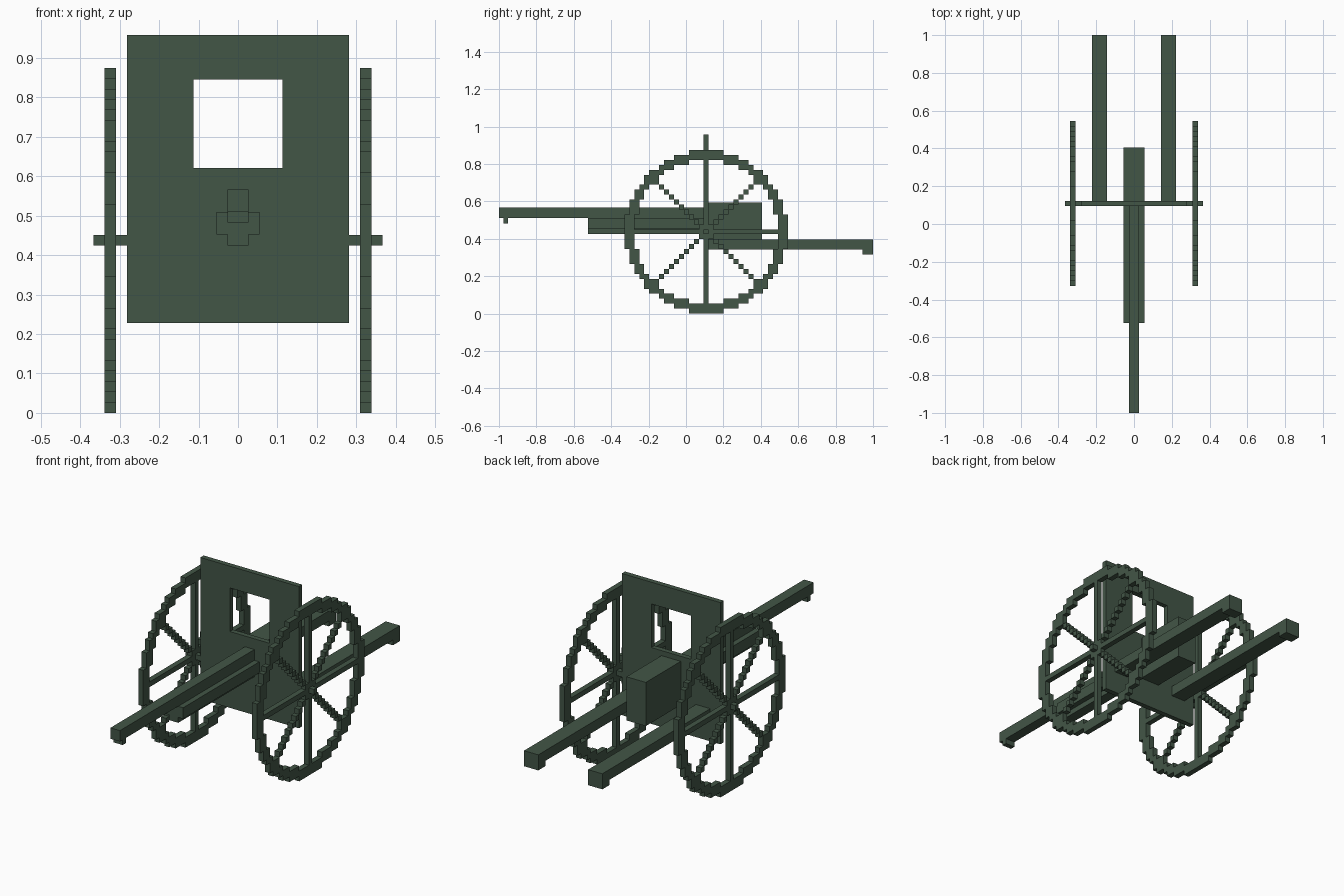
import bpy, bmesh

if "Cube" in bpy.data.objects:
    bpy.data.objects.remove(bpy.data.objects["Cube"])

V = 0.0265                # size of one block step
AY, AZ = 0.108, 0.4375    # wheel axis position

green = bpy.data.materials.new("dark olive green")
green.diffuse_color = (0.055, 0.092, 0.062, 1)
green.use_nodes = True
green.node_tree.nodes["Principled BSDF"].inputs["Base Color"].default_value = green.diffuse_color


def finish(name, bm):
    bmesh.ops.recalc_face_normals(bm, faces=bm.faces[:])
    me = bpy.data.meshes.new(name)
    bm.to_mesh(me)
    bm.free()
    me.materials.append(green)
    ob = bpy.data.objects.new(name, me)
    bpy.context.collection.objects.link(ob)
    return ob


def box(name, x, y, z):
    bm = bmesh.new()
    bmesh.ops.create_cube(bm, size=1)
    for v in bm.verts:
        v.co = [(a + b) / 2 + c * (b - a) for (a, b), c in zip((x, y, z), v.co)]
    return finish(name, bm)


def plate(name, rects, place, push):
    """Flat rectangles (u0, u1, w0, w1) joined into a sheet, then thickened by push."""
    bm = bmesh.new()
    for u0, u1, w0, w1 in rects:
        bm.faces.new([bm.verts.new(place(u, w)) for u, w in
                      ((u0, w0), (u1, w0), (u1, w1), (u0, w1))])
    bmesh.ops.remove_doubles(bm, verts=bm.verts[:], dist=1e-4)
    base = bm.faces[:]
    # keep the sheet as the back side and extrude a copy for the front
    ext = bmesh.ops.extrude_face_region(bm, geom=base, use_keep_orig=True)
    moved = [g for g in ext["geom"] if isinstance(g, bmesh.types.BMVert)]
    bmesh.ops.translate(bm, verts=moved, vec=push)
    return finish(name, bm)


# wheels: stepped rim with eight stepped spokes
def in_wheel(i, j):
    r2 = i * i + j * j
    rim = 210 < r2 < 268
    spoke = r2 <= 210 and (i == 0 or j == 0 or abs(i) == abs(j))
    return rim or spoke


cells = [((i - .5) * V, (i + .5) * V, (j - .5) * V, (j + .5) * V)
         for i in range(-16, 17) for j in range(-16, 17) if in_wheel(i, j)]
for side, x0 in (("left", -0.338), ("right", 0.31)):
    plate(side + "_wheel", cells, lambda u, w: (x0, AY + u, AZ + w), (0.028, 0, 0))

# shield with a square window
xs = (-0.281, -0.113, 0.113, 0.281)
zs = (0.228, 0.621, 0.846, 0.958)
panels = [(xs[a], xs[a + 1], zs[b], zs[b + 1])
          for a in range(3) for b in range(3) if (a, b) != (1, 1)]
plate("shield", panels, lambda u, w: (u, AY - V / 2, w), (0, V, 0))

# axle ends, trail legs and their spades on both sides
FRONT, BACK = AY - V / 2, AY + V / 2
for side, s in (("left", -1), ("right", 1)):
    def span(a, b):
        return tuple(sorted((s * a, s * b)))
    box(side + "_axle", span(0.281, 0.366), (FRONT, BACK), (AZ - V / 2, AZ + V / 2))
    box(side + "_trail_leg", span(0.142, 0.223), (BACK, 1.0), (0.343, 0.396))
    box(side + "_trail_spade", span(0.142, 0.223), (0.943, 1.0), (0.316, 0.343))

# barrel, muzzle lug, cradle and breech
box("barrel", (-0.027, 0.027), (-1.0, FRONT), (0.51, 0.566))
box("muzzle_lug", (-0.027, 0.027), (-0.977, -0.951), (0.483, 0.51))
box("cradle", (-0.055, 0.055), (-0.525, FRONT), (0.453, 0.51))
box("cradle_rail", (-0.027, 0.027), (-0.525, FRONT), (0.425, 0.453))
box("breech", (-0.055, 0.055), (BACK, 0.406), (0.37, 0.595))
